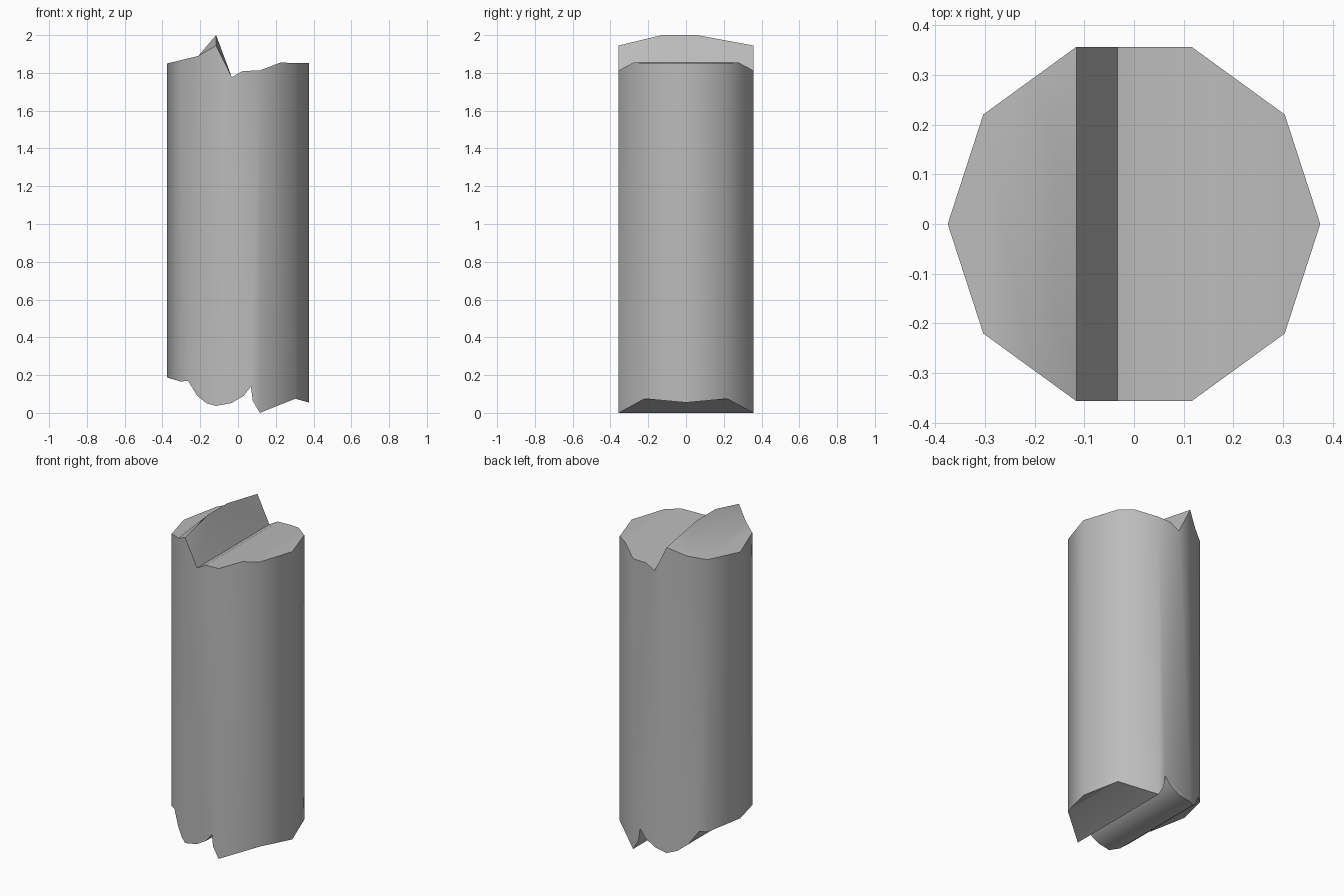
import bpy, bmesh, math

cube = bpy.data.objects.get("Cube")
if cube:
    bpy.data.objects.remove(cube, do_unlink=True)

R = 0.375
X1, X2 = R * math.cos(math.radians(36)), R * math.cos(math.radians(72))
Y2 = R * math.sin(math.radians(72))

# End profiles across x; the same jagged line runs straight through in y
TOP = [(-R, 1.85), (-X1, 1.867), (-0.21, 1.89), (-X2, 1.945), (-0.033, 1.777),
       (0.025, 1.81), (X2, 1.813), (0.225, 1.855), (X1, 1.852), (R, 1.852)]
BOTTOM = [(-R, 0.187), (-X1, 0.166), (-0.265, 0.17), (-0.215, 0.09), (-0.165, 0.05),
          (-X2, 0.037), (-0.035, 0.052), (0.03, 0.09), (0.068, 0.14), (0.078, 0.065),
          (X2, 0), (X1, 0.075), (R, 0.055)]
CREST = [(-0.127, 2), (0.058, 2)]  # raised middle of the ridge (y, z)


def half_width(x):
    """Half depth of the ten-sided column at x."""
    corners = [(0, Y2), (X2, Y2), (X1, R * math.sin(math.radians(36))), (R, 0)]
    x = abs(x)
    for (xa, ya), (xb, yb) in zip(corners, corners[1:]):
        if x <= xb + 1e-6:
            return ya + (yb - ya) * (x - xa) / (xb - xa)
    return 0


bm = bmesh.new()


def end_rows(profile, crest_x=None):
    """Rows of vertices from front to back, one row for each profile point."""
    rows = []
    for x, z in profile:
        w = half_width(x)
        if w < 1e-4:
            pts = [(0, z)]
        else:
            pts = [(-w, z)] + (CREST if x == crest_x else []) + [(w, z)]
        rows.append([bm.verts.new((x, y, pz)) for y, pz in pts])
    return rows


def cap(rows):
    for a, b in zip(rows, rows[1:]):
        bm.faces.new(a + b[::-1])


top = end_rows(TOP, -X2)
bottom = end_rows(BOTTOM)
cap(top)
cap(bottom)

# Five wall facets on the front and five on the back
corner_xs = [-R, -X1, -X2, X2, X1, R]
for side in (0, -1):
    for a, b in zip(corner_xs, corner_xs[1:]):
        upper, lower = ([row[side] for row in rows if a - 1e-5 <= row[0].co.x <= b + 1e-5]
                        for rows in (top, bottom))
        bm.faces.new(upper + lower[::-1])

bmesh.ops.recalc_face_normals(bm, faces=bm.faces)
bmesh.ops.triangulate(bm, faces=bm.faces[:])
mesh = bpy.data.meshes.new("broken_column")
bm.to_mesh(mesh)
bm.free()
column = bpy.data.objects.new("broken_column", mesh)
bpy.context.collection.objects.link(column)

# Plain grey stone
stone = bpy.data.materials.new("grey_stone")
stone.use_nodes = True
colour = (0.5, 0.5, 0.5, 1)
stone.diffuse_color = colour
stone.node_tree.nodes["Principled BSDF"].inputs["Base Color"].default_value = colour
mesh.materials.append(stone)

# Smooth round wall, crisp broken rims
bpy.ops.object.select_all(action="DESELECT")
column.select_set(True)
bpy.context.view_layer.objects.active = column
bpy.ops.object.shade_smooth_by_angle(angle=math.radians(40))
